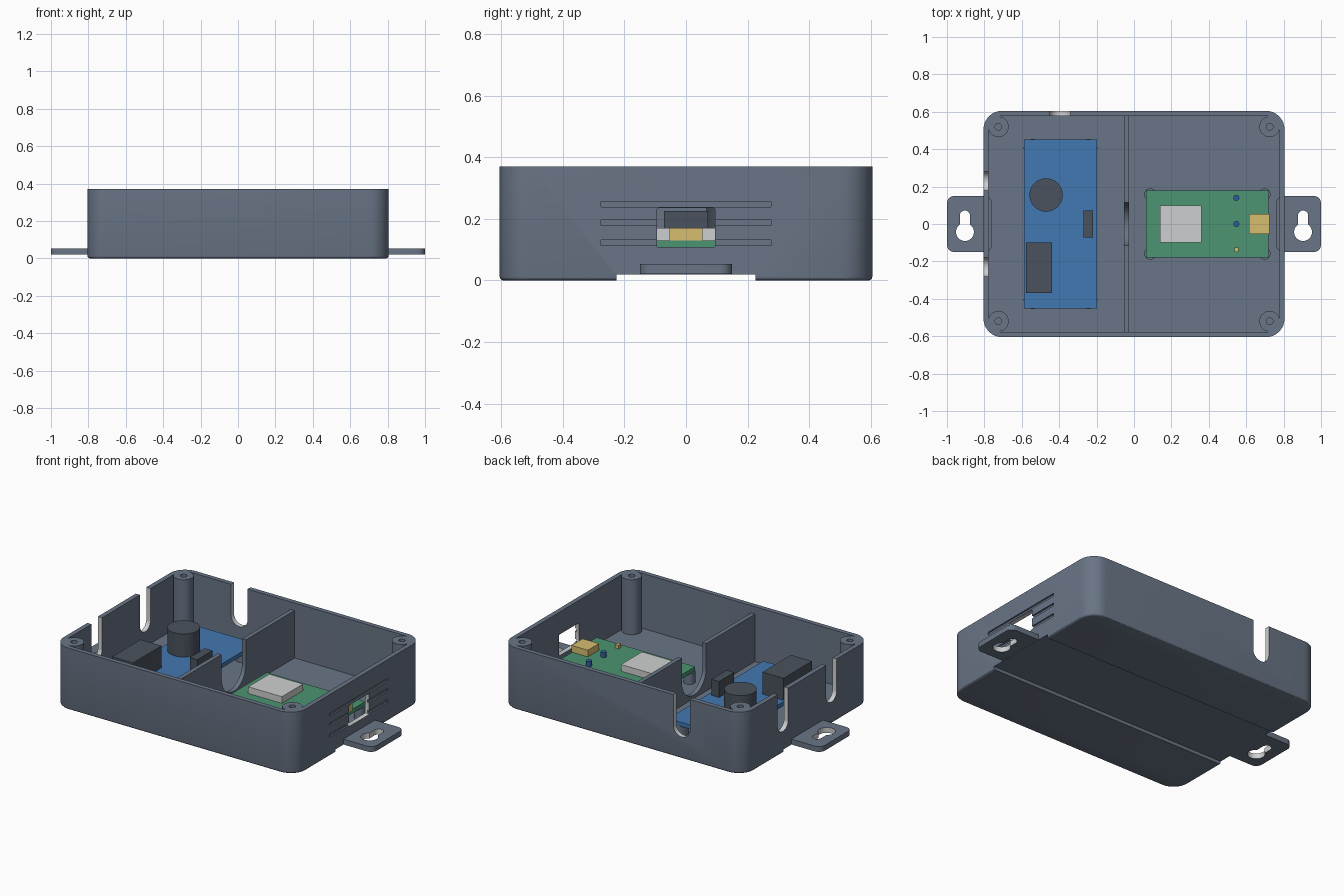
import bpy, bmesh, math

cube = bpy.data.objects.get("Cube")
if cube:
    bpy.data.objects.remove(cube, do_unlink=True)


def material(name, rgb):
    """Material from display values 0-255, stored as linear."""
    lin = [((c / 255 + 0.055) / 1.055) ** 2.4 for c in rgb] + [1]
    m = bpy.data.materials.new(name)
    m.use_nodes = True
    m.diffuse_color = lin
    bsdf = next(n for n in m.node_tree.nodes if n.type == 'BSDF_PRINCIPLED')
    bsdf.inputs["Base Color"].default_value = lin
    return m


SLATE = material("slate_plastic", (105, 117, 134))
LIGHT = material("light_grey", (206, 207, 208))
DARK = material("dark_grey", (74, 82, 93))
BLUE = material("board_blue", (66, 120, 178))
GREEN = material("board_green", (76, 148, 114))
GOLD = material("contact_gold", (214, 190, 112))
NAVY = material("button_blue", (48, 92, 160))


def outline(u0, u1, v0, v1, r=0, n=8):
    """Rectangle outline with rounded corners; r of half the width gives a circle."""
    if r == 0:
        return [(u0, v0), (u1, v0), (u1, v1), (u0, v1)]
    pts = []
    corners = [(u1 - r, v1 - r), (u0 + r, v1 - r), (u0 + r, v0 + r), (u1 - r, v0 + r)]
    for q, (cu, cv) in enumerate(corners):
        for i in range(n + 1):
            a = math.pi / 2 * (q + i / n)
            p = (cu + r * math.cos(a), cv + r * math.sin(a))
            if not pts or math.dist(p, pts[-1]) > 1e-5:
                pts.append(p)
    if math.dist(pts[0], pts[-1]) < 1e-5:
        pts.pop()
    return pts


def prism(name, pts, w0, w1, mat, axis='Z', bevel=0):
    """Extrude an outline along an axis, with an optional rounded lower edge."""
    place = {'Z': lambda u, v: (u, v, w0), 'X': lambda u, v: (w0, u, v),
             'Y': lambda u, v: (u, w0, v)}[axis]
    bm = bmesh.new()
    base = bm.faces.new([bm.verts.new(place(u, v)) for u, v in pts])
    out = bmesh.ops.extrude_face_region(bm, geom=[base], use_keep_orig=True)
    moved = [g for g in out["geom"] if isinstance(g, bmesh.types.BMVert)]
    shift = [w1 - w0 if a == axis else 0 for a in "XYZ"]
    bmesh.ops.translate(bm, verts=moved, vec=shift)
    if bevel:
        bmesh.ops.bevel(bm, geom=list(base.edges), offset=bevel, segments=3,
                        profile=0.5, affect='EDGES')
    bmesh.ops.recalc_face_normals(bm, faces=bm.faces)
    me = bpy.data.meshes.new(name)
    bm.to_mesh(me)
    bm.free()
    me.materials.append(mat)
    ob = bpy.data.objects.new(name, me)
    bpy.context.collection.objects.link(ob)
    return ob


def disc(x, y, r):
    return outline(x - r, x + r, y - r, y + r, r)


def activate(ob):
    bpy.ops.object.select_all(action='DESELECT')
    ob.select_set(True)
    bpy.context.view_layer.objects.active = ob


def combine(target, tool, op):
    """Apply a boolean, keep the tool's material on its faces, drop the tool."""
    tool.hide_render = True
    mod = target.modifiers.new(op, 'BOOLEAN')
    mod.operation, mod.solver, mod.object = op, 'EXACT', tool
    mod.material_mode = 'TRANSFER'
    activate(target)
    bpy.ops.object.modifier_apply(modifier=mod.name)
    bpy.data.objects.remove(tool, do_unlink=True)


TOP, FLOOR, CHANNEL = 0.37, 0.04, 0.02
SIDES = (-1, 1)

# Open tray with a wide channel under the floor
case = prism("case", outline(-0.805, 0.805, -0.605, 0.605, 0.1), 0, TOP, SLATE, bevel=0.012)


def cut(*args, **kw):
    combine(case, prism("cutter", *args, **kw), 'DIFFERENCE')


def add(*args, **kw):
    combine(case, prism("addition", *args, **kw), 'UNION')


cut(outline(-0.777, 0.777, -0.577, 0.577, 0.07), FLOOR, 0.6, SLATE)
cut(outline(-1.2, 1.2, -0.225, 0.225), -0.1, CHANNEL, SLATE)

# Corner screw posts with holes
for sx in SIDES:
    for sy in SIDES:
        add(disc(sx * 0.725, sy * 0.52, 0.055), 0.03, TOP, SLATE)
        cut(disc(sx * 0.725, sy * 0.52, 0.018), 0.2, 0.6, SLATE)

# Cable slots in the left and back walls
for sy in SIDES:
    y = sy * 0.23
    cut(outline(y - 0.05, y + 0.05, 0.13, 0.6, 0.05), -0.9, -0.75, LIGHT, axis='X')
cut(outline(-0.45, -0.34, 0.13, 0.6, 0.055), 0.55, 0.7, LIGHT, axis='Y')

# Port window and shallow grooves in the +x wall
for z in (0.122, 0.187, 0.248):
    cut(outline(-0.276, 0.276, z - 0.009, z + 0.009), 0.795, 0.9, SLATE, axis='X')
cut(outline(-0.095, 0.095, 0.108, 0.235, 0.006, 2), 0.74, 0.9, LIGHT, axis='X')
activate(case)
bpy.ops.object.shade_smooth_by_angle()

# Mounting tabs with keyholes
for sx, side in zip(SIDES, ("right", "left")):
    tab = prism(side + "_mounting_tab",
                outline(min(sx * 0.76, sx), max(sx * 0.76, sx), -0.15, 0.15, 0.04),
                CHANNEL + 0.001, 0.053, SLATE)
    x = sx * 0.904
    for hole in (disc(x, -0.043, 0.048), outline(x - 0.027, x + 0.027, -0.06, 0.072, 0.027)):
        combine(tab, prism("keyhole", hole, -0.1, 0.2, LIGHT), 'DIFFERENCE')
    activate(tab)
    bpy.ops.object.shade_smooth_by_angle()

# Divider wall with a cable notch
divider = prism("divider", outline(-0.59, 0.59, 0.03, 0.325), -0.054, -0.028, SLATE, axis='X')
combine(divider, prism("notch", outline(-0.115, 0.115, 0.06, 0.6, 0.115), -0.2, 0.2,
                       SLATE, axis='X'), 'DIFFERENCE')
activate(divider)
bpy.ops.object.shade_smooth_by_angle()

# Circuit boards on standoffs
DECK, BOARD = 0.105, 0.13
for name, mat, x0, x1, y, inset, r in (
        ("power_board", BLUE, -0.588, -0.198, 0.452, 0.046, 0.048),
        ("control_board", GREEN, 0.065, 0.72, 0.18, 0.022, 0.032)):
    prism(name, outline(x0, x1, -y, y), DECK, BOARD, mat)
    for x in (x0 + inset, x1 - inset):
        for sy in SIDES:
            post = prism(name + "_standoff", disc(x, sy * (y - inset), r), 0.03, DECK, SLATE)
            activate(post)
            bpy.ops.object.shade_smooth_by_angle()

# Board components
for name, mat, box, top in (
        ("transformer", DARK, (-0.578, -0.438, -0.37, -0.1), 0.262),
        ("regulator", DARK, (-0.27, -0.22, -0.072, 0.072), 0.226),
        ("processor_shield", LIGHT, (0.138, 0.362, -0.1, 0.1), 0.17),
        ("port", GOLD, (0.615, 0.724, -0.053, 0.053), 0.17),
        ("indicator", GOLD, (0.536, 0.56, -0.15, -0.126), 0.152)):
    prism(name, outline(*box), BOARD, top, mat)
for name, mat, x, y, r, top in (
        ("capacitor", DARK, -0.47, 0.155, 0.089, 0.268),
        ("button_one", NAVY, 0.547, 0.14, 0.016, 0.16),
        ("button_two", NAVY, 0.547, 0, 0.016, 0.16)):
    part = prism(name, disc(x, y, r), BOARD, top, mat)
    activate(part)
    bpy.ops.object.shade_smooth_by_angle()
